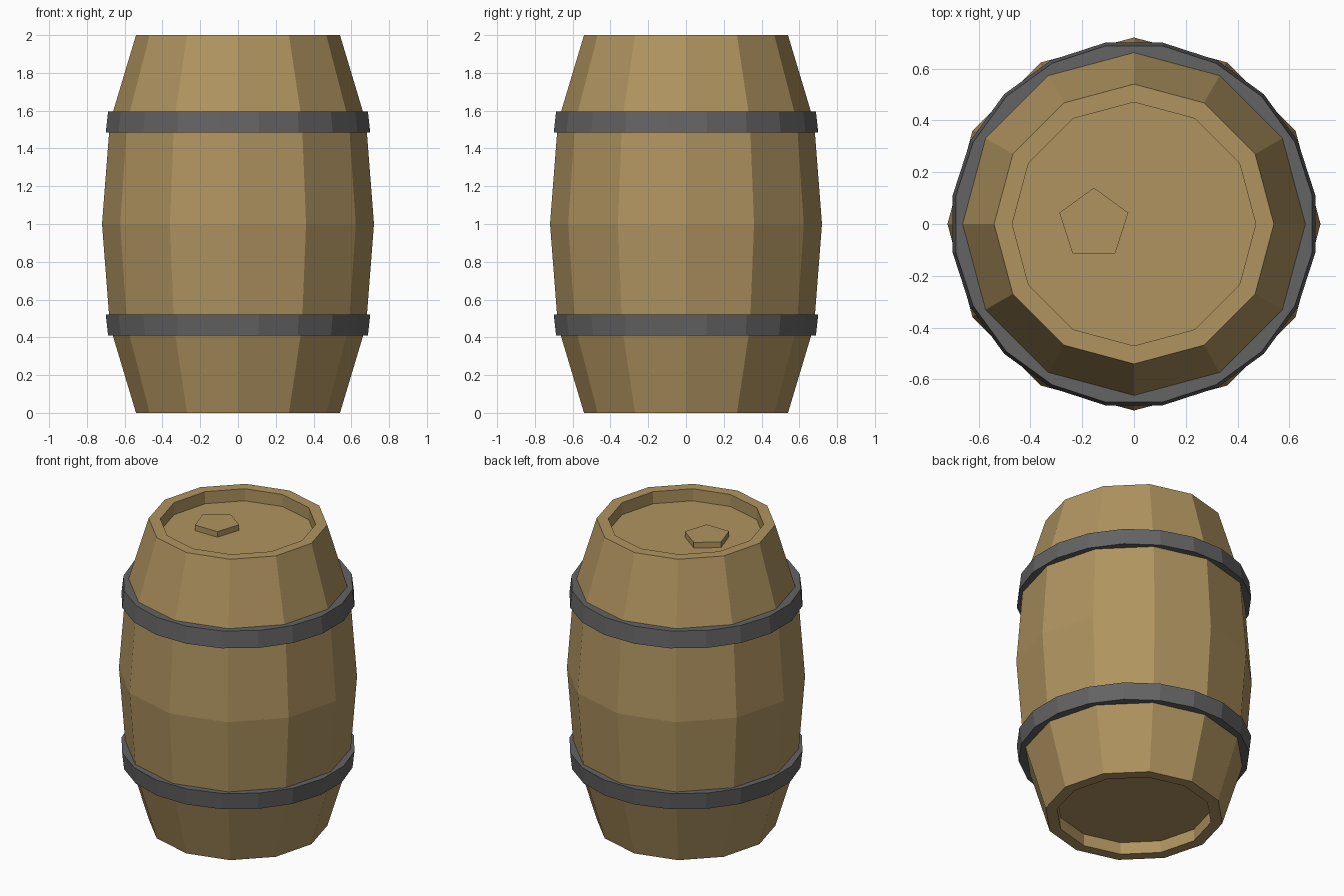
import bpy
import bmesh
import math

if "Cube" in bpy.data.objects:
    bpy.data.objects.remove(bpy.data.objects["Cube"])


def make_material(name, colour):
    m = bpy.data.materials.new(name)
    m.diffuse_color = (*colour, 1.0)
    m.use_nodes = True
    m.node_tree.nodes["Principled BSDF"].inputs["Base Color"].default_value = m.diffuse_color
    return m


wood = make_material("oak wood", (0.434, 0.296, 0.117))
iron = make_material("dark iron", (0.125, 0.125, 0.125))


def lathe(name, profile, sides, material, start=0.0, centre=(0, 0), closed=False):
    """Flat-shaded revolved profile of (radius, z); open ends are capped."""
    bm = bmesh.new()
    rings = []
    for r, z in profile:
        rings.append([bm.verts.new((
            centre[0] + r * math.cos(start + 2 * math.pi * i / sides),
            centre[1] + r * math.sin(start + 2 * math.pi * i / sides), z))
            for i in range(sides)])
    pairs = list(zip(rings, rings[1:]))
    if closed:
        pairs.append((rings[-1], rings[0]))
    else:
        bm.faces.new(rings[0])
        bm.faces.new(rings[-1])
    for a, b in pairs:
        for i in range(sides):
            j = (i + 1) % sides
            bm.faces.new((a[i], a[j], b[j], b[i]))
    bmesh.ops.recalc_face_normals(bm, faces=bm.faces)
    mesh = bpy.data.meshes.new(name)
    bm.to_mesh(mesh)
    bm.free()
    mesh.materials.append(material)
    obj = bpy.data.objects.new(name, mesh)
    bpy.context.collection.objects.link(obj)
    return obj


# Barrel body with recessed heads at both ends
half = [(0.47, 0.08), (0.47, 0.0), (0.54, 0.0), (0.678, 0.46)]
body = half + [(0.72, 1.0)] + [(r, 2.0 - z) for r, z in reversed(half)]
lathe("barrel_body", body, 12, wood)

# Two tapered hoops, mirrored about the middle
outer = 1 / math.cos(math.pi / 20)
hoop = [(0.62, 0.41), (0.688 * outer, 0.41), (0.70 * outer, 0.52), (0.62, 0.52)]
for name, flip in (("lower_hoop", False), ("upper_hoop", True)):
    profile = [(r, 2.005 - z if flip else z) for r, z in hoop]
    lathe(name, profile, 20, iron, start=math.pi / 20, closed=True)

# Five-sided bung on the top head
lathe("bung", [(0.14, 1.90), (0.14, 1.957)], 5, wood, start=math.pi / 2, centre=(-0.155, 0))
